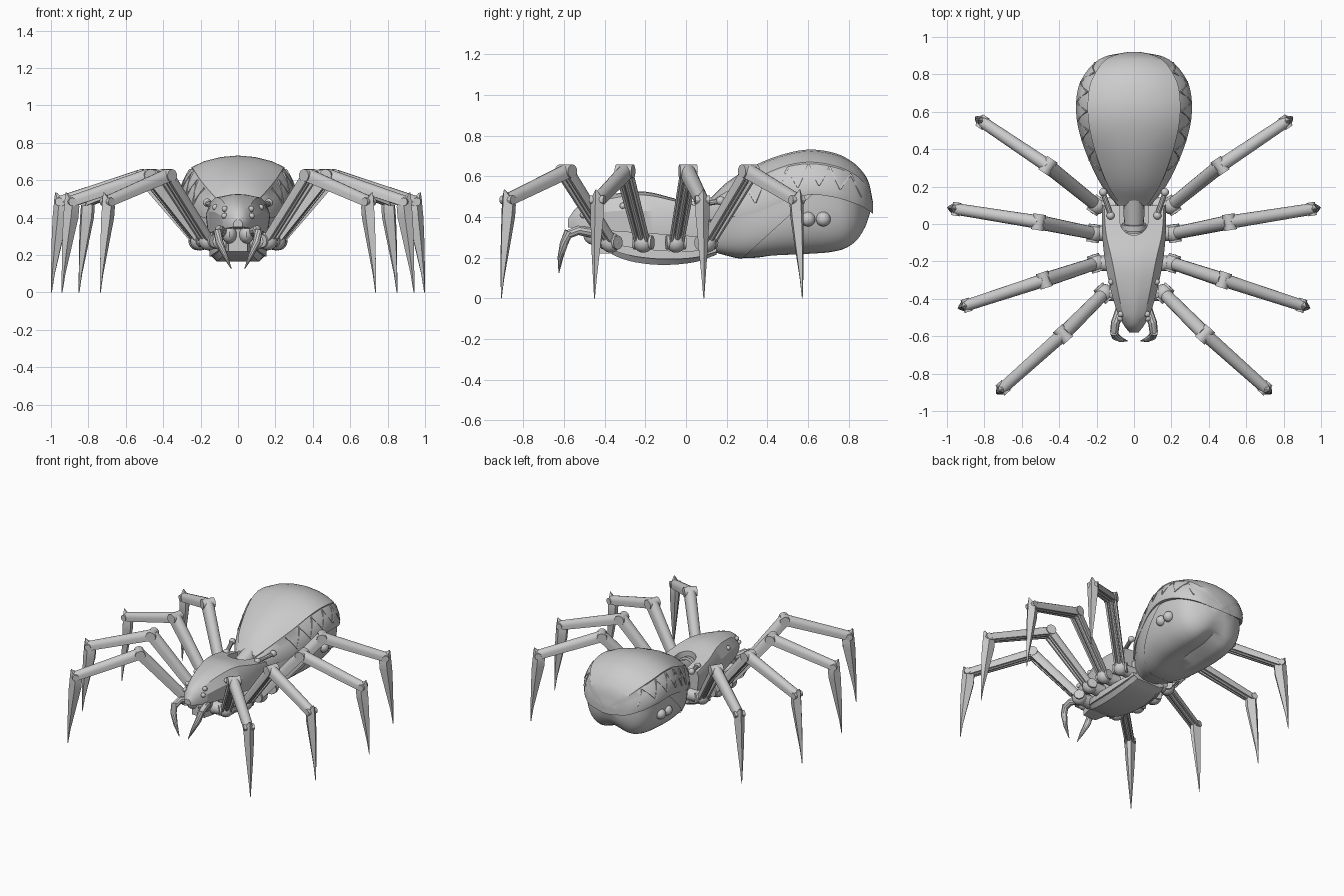
import bpy, bmesh, math
from mathutils import Vector

cube = bpy.data.objects.get("Cube")
if cube:
    bpy.data.objects.remove(cube)

grey = bpy.data.materials.new("plain grey")
grey.use_nodes = True
COLOR = (0.6, 0.6, 0.6, 1)
grey.diffuse_color = COLOR
grey.node_tree.nodes["Principled BSDF"].inputs["Base Color"].default_value = COLOR
UP = Vector((0, 0, 1))
parts = []


def finish(name, bm, mirror=False):
    bmesh.ops.recalc_face_normals(bm, faces=bm.faces)
    mesh = bpy.data.meshes.new(name)
    bm.to_mesh(mesh)
    bm.free()
    mesh.materials.append(grey)
    obj = bpy.data.objects.new(name, mesh)
    bpy.context.collection.objects.link(obj)
    if mirror:
        mod = obj.modifiers.new("mirror", "MIRROR")
        mod.use_mirror_merge = False
    parts.append(obj)
    return obj


def loft_mesh(rings):
    bm = bmesh.new()
    rows = [[bm.verts.new(p) for p in ring] for ring in rings]
    n = len(rows[0])
    for a, b in zip(rows, rows[1:]):
        for i in range(n):
            j = (i + 1) % n
            bm.faces.new((a[i], a[j], b[j], b[i]))
    bm.faces.new(rows[0])
    bm.faces.new(rows[-1])
    return bm


def loft(name, rings, mirror=False):
    return finish(name, loft_mesh(rings), mirror)


def at(keys, y):
    """Smoothly interpolate a table of rows whose first column is y."""
    i = max(k for k in range(len(keys) - 1) if k == 0 or keys[k][0] <= y)
    a, b = keys[i], keys[i + 1]
    before, after = keys[max(i - 1, 0)], keys[min(i + 2, len(keys) - 1)]
    h = b[0] - a[0]
    t = (y - a[0]) / h
    row = []
    for c in range(1, len(a)):
        m0 = (b[c] - before[c]) / (b[0] - before[0]) * h
        m1 = (after[c] - a[c]) / (after[0] - a[0]) * h
        d = b[c] - a[c]
        row.append(a[c] + t * m0 + t * t * (3 * d - 2 * m0 - m1) + t ** 3 * (m0 + m1 - 2 * d))
    return row


def stations(keys, k=4):
    ys = [a[0] + (b[0] - a[0]) * i / k for a, b in zip(keys, keys[1:]) for i in range(k)]
    return ys + [keys[-1][0]]


def section(y, half):
    """Symmetric ring from half an outline that starts on the centre line."""
    left = [(-x, z) for x, z in half[::-1] if x > 1e-6]
    return [Vector((x, y, z)) for x, z in half + left]


def frame(d):
    side = d.cross(UP) if abs(d.z) < 0.99 else Vector((1, 0, 0))
    side.normalize()
    return side, side.cross(d).normalized()


def tube(name, pts, radii, sides=10, mirror=True):
    pts = [Vector(p) for p in pts]
    rings = []
    for i, p in enumerate(pts):
        d = (pts[min(i + 1, len(pts) - 1)] - pts[max(i - 1, 0)]).normalized()
        s, n = frame(d)
        turns = [2 * math.pi * k / sides for k in range(sides)]
        rings.append([p + radii[i] * (s * math.cos(a) + n * math.sin(a)) for a in turns])
    return loft(name, rings, mirror)


def ball(name, p, r, scale=(1, 1, 1)):
    bm = bmesh.new()
    bmesh.ops.create_uvsphere(bm, u_segments=16, v_segments=10, radius=r)
    bmesh.ops.scale(bm, vec=scale, verts=bm.verts)
    bmesh.ops.translate(bm, vec=p, verts=bm.verts)
    return finish(name, bm, True)


def channel(name, p, q, r0, r1):
    """Rounded leg cover, open underneath, with a rod inside."""
    d = (q - p).normalized()
    s, n = frame(d)
    arc = [(math.cos(a), math.sin(a)) for a in [math.pi * k / 8 for k in range(9)]]
    shape = arc + [(-1, -.8), (-.65, -.8), (-.65, -.1), (.65, -.1), (.65, -.8), (1, -.8)]
    loft(name, [[c + r * (s * u + n * v) for u, v in shape] for c, r in ((p, r0), (q, r1))], True)
    low = n * r0 * -.4
    tube(name + "_rod", [p + low, q + low], [r0 * .45] * 2)


# Abdomen shell: y, half width, top, panel edge height, band bottom height
SHELL = [(.10, .09, .47, .46, .42), (.2, .17, .57, .525, .43), (.35, .245, .66, .595, .46),
         (.5, .295, .715, .655, .52), (.62, .31, .732, .67, .545), (.74, .295, .712, .65, .53),
         (.82, .25, .67, .615, .505), (.87, .2, .62, .575, .485), (.9, .14, .565, .53, .465),
         (.92, .03, .47, .465, .45)]


def shell_ring(y):
    w, top, edge, low = at(SHELL, y)
    d = top - edge
    return section(y, [(0, top), (.3 * w, top - .13 * d), (.58 * w, top - .48 * d), (.8 * w, edge),
                       (.8 * w, edge - .008), (.92 * w, (edge + low) / 2 + .01), (w, low),
                       (.98 * w, low - .035), (.85 * w, low - .035)])


loft("abdomen_shell", [shell_ring(y) for y in stations(SHELL)])

# Zigzag ribs on the side bands
def band_point(y, t):
    w, top, edge, low = at(SHELL, y)
    bulge = .02 * w * 4 * t * (1 - t)
    return (w * (.8 + .2 * t) + bulge, y, edge + (low - edge) * t)


for k in range(11):
    y0, t0, t1 = .29 + k * .052, (.1, .9)[k % 2], (.9, .1)[k % 2]
    path = [band_point(y0 + .052 * s / 4, t0 + (t1 - t0) * s / 4) for s in range(5)]
    tube("band_rib", path, [.006] * 5, 4)

# Abdomen underside with a central groove, and a sleeve around its front
BELLY = [(.13, .1, .235), (.28, .2, .2), (.45, .265, .205), (.6, .282, .21),
         (.75, .262, .225), (.83, .215, .265), (.88, .13, .34), (.905, .04, .42)]


def belly_ring(y, grow=1.0):
    w, bottom = at(BELLY, y)
    top = at(SHELL, y)[3] - .02
    deep = .05 * min(max((y - .35) / .2, 0), 1) * min((.905 - y) / .1, 1)
    half = [(0, top)]
    for k in range(15):
        a = math.pi / 2 * k / 14
        x = w * max(math.cos(a), 0) ** .6
        z = top - (top - bottom) * math.sin(a) ** .75
        half.append((x * grow, z - (grow - 1) * .2 + deep * math.exp(-(x / .07) ** 2)))
    half[-1] = (0, half[-1][1])
    return section(y, half)


loft("abdomen_underside", [belly_ring(y) for y in stations(BELLY)])
bm = loft_mesh([belly_ring(y, 1.03) for y in stations(BELLY)])
bmesh.ops.bisect_plane(bm, geom=bm.verts[:] + bm.edges[:] + bm.faces[:], plane_co=(0, .5, .4),
                       plane_no=(0, .2, -.22), clear_outer=True)
finish("abdomen_sleeve", bm)
for y in (.6, .675):
    ball("side_vent", (.268, y, .39), .036)

# Carapace: y, half width, top, panel edge height, widest height, bottom, panel fraction
HEAD = [(-.58, .025, .39, .385, .37, .35, .6), (-.54, .055, .445, .43, .39, .345, .66),
        (-.47, .09, .485, .462, .41, .34, .68), (-.35, .125, .515, .495, .43, .33, .7),
        (-.2, .155, .525, .508, .43, .32, .75), (-.05, .17, .49, .478, .42, .31, .88),
        (.1, .172, .455, .445, .41, .3, .93)]


def head_ring(y):
    w, top, edge, wide, low, f = at(HEAD, y)
    return section(y, [(0, top), (.4 * f * w, top - .18 * (top - edge)), (f * w, edge),
                       (w, wide), (.93 * w, low), (.6 * w, low)])


carapace = loft("carapace", [head_ring(y) for y in stations(HEAD)])

# Round ended notch at the back of the carapace
arc = [math.pi + math.pi * k / 12 for k in range(13)]
outline = [(.075 * math.cos(a), .015 + .075 * math.sin(a)) for a in arc] + [(.075, .3), (-.075, .3)]
cutter = loft("notch_cutter", [[Vector((x, y, z)) for x, y in outline] for z in (.36, .7)])
cutter.hide_render = True
mod = carapace.modifiers.new("notch", "BOOLEAN")
mod.operation, mod.solver, mod.object = "DIFFERENCE", "EXACT", cutter
bpy.context.view_layer.objects.active = carapace
bpy.ops.object.modifier_apply(modifier=mod.name)
parts.remove(cutter)
bpy.data.objects.remove(cutter)

# Waist joint and its small struts
tube("waist", [(0, -.04, .39), (0, .04, .41), (0, .2, .46)], [.05, .055, .06], 16, False)
tube("waist_collar", [(0, -.03, .4), (0, .0, .405)], [.066, .066], 16, False)
tube("waist_strut", [(.125, .05, .46), (.17, .18, .48)], [.014, .014])
ball("strut_joint", (.125, .045, .46), .022)
ball("strut_mount", (.165, .17, .48), .022)

# Thorax core and dished breast plate
CORE = [(-.46, .05), (-.35, .075), (-.1, .11), (.15, .1)]
loft("thorax_core", [section(y, [(0, .36), (at(CORE, y)[0], .36), (at(CORE, y)[0], .22), (0, .22)])
                     for y in stations(CORE)])
PLATE = [(-.42, .05, .29, .265), (-.36, .09, .27, .215), (-.25, .13, .25, .178),
         (-.1, .15, .235, .165), (.05, .15, .235, .18), (.15, .13, .25, .215)]
rings = []
for y in stations(PLATE):
    w, top, low = at(PLATE, y)
    mid = low + .4 * (top - low)
    rings.append(section(y, [(0, top), (w, top), (w, mid), (.92 * w, mid), (.75 * w, low), (0, low)]))
loft("breast_plate", rings)

# Eyes, jaws and fangs
for p in ((.071, -.482, .447), (.073, -.505, .41), (.122, -.31, .455)):
    ball("eye", p, .016)
ball("jaw", (.045, -.44, .31), .05, (.8, 1.3, 1))
tube("fang_arm", [(.07, -.45, .32), (.1, -.53, .335), (.105, -.58, .315)], [.026, .024, .022])
tube("fang", [(.108, -.575, .33), (.1, -.6, .27), (.07, -.618, .2), (.035, -.625, .125)],
     [.022, .021, .014, .002])

# Legs: hip, knee and ankle positions seen from above
LEGS = [((.16, -.37), (.38, -.59), (.70, -.876)), ((.205, -.21), (.48, -.3), (.895, -.435)),
        ((.215, -.05), (.51, .01), (.95, .08)), ((.2, .1), (.46, .31), (.81, .545))]
# Foot blade: height, inner and outer reach, half width
FOOT = [(.0, .046, .05, .002), (.1, .03, .05, .01), (.25, -.005, .048, .023), (.4, -.04, .042, .034),
        (.46, -.045, .036, .036), (.49, -.03, .034, .03), (.535, .022, .028, .003)]
for i, (h, k, a) in enumerate(LEGS):
    name = "leg_%d_" % (i + 1)
    hip, knee, ankle = Vector((*h, .275)), Vector((*k, .625)), Vector((*a, .485))
    out = (ankle - knee)
    out.z = 0
    out.normalize()
    side = out.cross(UP)
    tube(name + "coxa", [(h[0] * .4, h[1], .27), hip], [.045, .04], 14)
    ball(name + "hip", hip, .05)
    tube(name + "hip_disc", [hip - side * .048, hip + side * .048], [.034, .034], 16)
    channel(name + "femur", hip, knee, .034, .039)
    channel(name + "tibia", knee, ankle, .036, .031)
    tube(name + "knee", [knee - side * .043, knee + side * .043], [.034, .034], 16)
    tube(name + "ankle", [ankle - side * .036, ankle + side * .036], [.022, .022], 12)
    base = Vector((a[0], a[1], 0))
    rings = []
    for z, u0, u1, w in FOOT:
        spots = [(u0, w * .35), (u0 * .4 + u1 * .6, w), (u1, 0), (u0 * .4 + u1 * .6, -w), (u0, -w * .35)]
        rings.append([base + out * u + side * v + UP * z for u, v in spots])
    loft(name + "foot", rings, True)

# Smooth shading with sharp edges kept
bpy.ops.object.select_all(action="DESELECT")
for obj in parts:
    obj.select_set(True)
bpy.context.view_layer.objects.active = parts[0]
bpy.ops.object.shade_smooth_by_angle(angle=math.radians(30))
